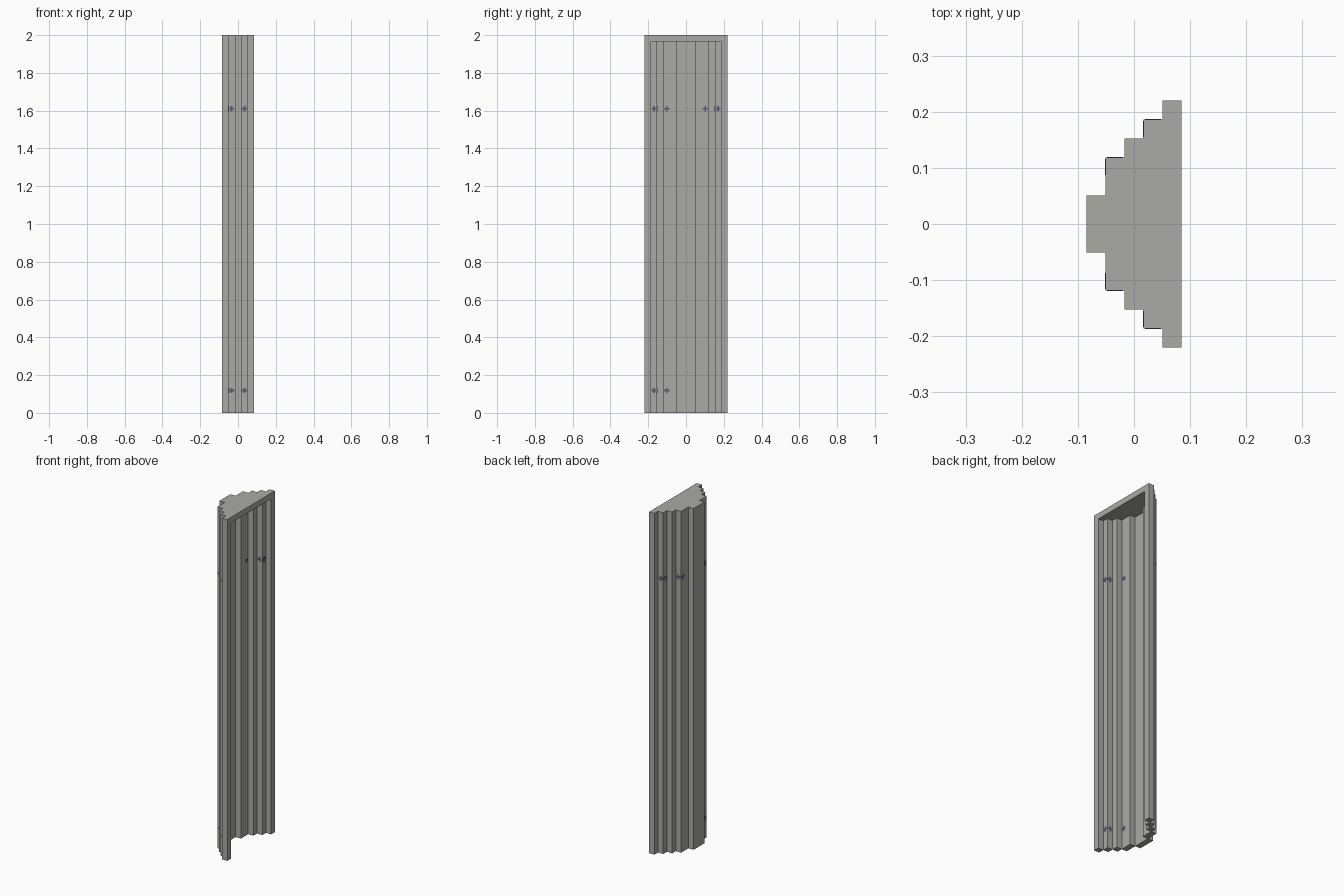
import bpy
import bmesh
from mathutils import Matrix, Vector

cube = bpy.data.objects.get("Cube")
if cube:
    bpy.data.objects.remove(cube, do_unlink=True)

U = 2 / 59                      # block size; the height is 59 blocks
HALF = [1.5, 3.5, 4.5, 5.5, 6.5]  # half width of each layer, back to open side
X0 = -2.5 * U


def material(name, rgb):
    m = bpy.data.materials.new(name)
    m.use_nodes = True
    m.diffuse_color = (*rgb, 1)
    m.node_tree.nodes["Principled BSDF"].inputs["Base Color"].default_value = (*rgb, 1)
    return m


def finish(bm, name, mat):
    mesh = bpy.data.meshes.new(name)
    bm.to_mesh(mesh)
    bm.free()
    mesh.materials.append(mat)
    ob = bpy.data.objects.new(name, mesh)
    bpy.context.collection.objects.link(ob)
    return ob


def add_box(bm, lo, hi):
    lo, hi = Vector(lo), Vector(hi)
    size = Matrix.Diagonal((*(hi - lo), 1))
    return bmesh.ops.create_cube(bm, size=1, matrix=Matrix.Translation((lo + hi) / 2) @ size)["verts"]


grey = material("stone grey", (0.40, 0.40, 0.375))
blue = material("slate blue", (0.10, 0.10, 0.20))

# Stepped wall columns, open at the top where the cap sits
bm = bmesh.new()
inner = None
for i, h in enumerate(HALF):
    x = X0 + i * U
    spans = [(-h, h)] if inner is None else [(-h, -inner), (inner, h)]
    for a, b in spans:
        add_box(bm, (x, a * U, 0), (x + U, b * U, 2 - U))
    inner = h
tops = [f for f in bm.faces if f.normal.z > 0.9]
bmesh.ops.delete(bm, geom=tops, context="FACES_ONLY")
finish(bm, "stepped_wall", grey)

# Solid stepped cap
bm = bmesh.new()
side = []
for i, h in enumerate(HALF):
    side += [(X0 + i * U, h * U), (X0 + (i + 1) * U, h * U)]
outline = side + [(x, -y) for x, y in reversed(side)]
face = bm.faces.new([bm.verts.new((x, y, 2 - U)) for x, y in outline])
ext = bmesh.ops.extrude_face_region(bm, geom=[face], use_keep_orig=True)
bmesh.ops.translate(bm, vec=(0, 0, U), verts=[v for v in ext["geom"] if isinstance(v, bmesh.types.BMVert)])
bmesh.ops.recalc_face_normals(bm, faces=bm.faces)
finish(bm, "top_cap", grey)


def cross_marks(name, x, y, z, normals):
    """Thin plus-shaped plates on the exposed faces of one block."""
    bm = bmesh.new()
    for axis, sign in normals:
        other = 1 - axis
        for w, h in ((0.42, 0.14), (0.14, 0.42)):
            half = Vector((0, 0, h * U))
            half[other] = w * U
            half[axis] = 0.001
            c = Vector((x, y, z))
            c[axis] += sign * U / 2
            add_box(bm, c - half, c + half)
    finish(bm, name, blue)


# Crosses: both sides high up, only the front side low down
for level, z, signs in (("upper", 47.5 * U, (-1, 1)), ("lower", 3.5 * U, (-1,))):
    for s in signs:
        end = "front" if s < 0 else "back"
        cross_marks(f"{level}_{end}_outer_cross", U, s * 5 * U, z,
                    [(0, 1), (0, -1), (1, 1), (1, -1)])
        cross_marks(f"{level}_{end}_inner_cross", -U, s * 3 * U, z,
                    [(0, 1), (0, -1), (1, s)])
